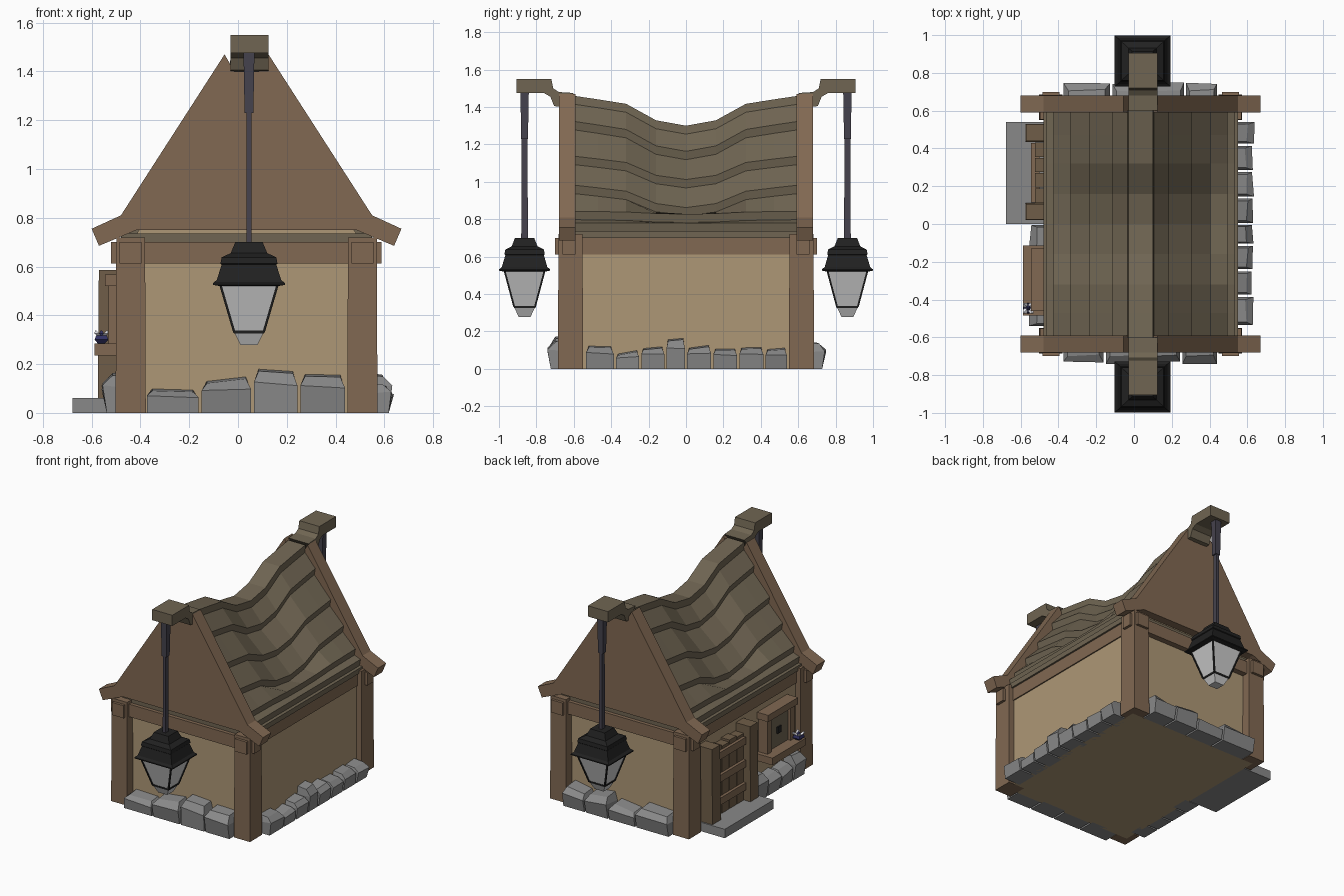
import bpy, bmesh, random
from mathutils import Vector

if "Cube" in bpy.data.objects:
    bpy.data.objects.remove(bpy.data.objects["Cube"])
random.seed(4)
CX = 0.035  # centre line of the gables


def mat(name, r, g, b):
    m = bpy.data.materials.new(name)
    m.diffuse_color = (r, g, b, 1)
    m.use_nodes = True
    m.node_tree.nodes["Principled BSDF"].inputs["Base Color"].default_value = m.diffuse_color
    return m


PLASTER = mat("plaster", .42, .31, .18)
TIMBER = mat("timber", .22, .14, .085)
DOORWOOD = mat("door_wood", .16, .11, .065)
ROOF = mat("roof_wood", .16, .13, .085)
STONE = mat("stone", .25, .25, .25)
BLACK = mat("black_iron", .015, .015, .015)
POLE = mat("pole_iron", .06, .055, .075)
GLASS = mat("lamp_glass", .55, .55, .55)
BLUE = mat("blue_glaze", .03, .03, .12)
WHITE = mat("petal_white", .8, .8, .85)


def loft(name, rings, m):
    """Closed solid through rings of equal point count."""
    bm = bmesh.new()
    rs = [[bm.verts.new(p) for p in r] for r in rings]
    n = len(rs[0])
    for a, b in zip(rs, rs[1:]):
        for i in range(n):
            bm.faces.new((a[i], a[(i + 1) % n], b[(i + 1) % n], b[i]))
    bm.faces.new(rs[0])
    bm.faces.new(rs[-1])
    bmesh.ops.recalc_face_normals(bm, faces=bm.faces)
    me = bpy.data.meshes.new(name)
    bm.to_mesh(me)
    bm.free()
    me.materials.append(m)
    ob = bpy.data.objects.new(name, me)
    bpy.context.collection.objects.link(ob)
    return ob


def rect(cx, cy, hx, hy, z):
    return [(cx - hx, cy - hy, z), (cx + hx, cy - hy, z), (cx + hx, cy + hy, z), (cx - hx, cy + hy, z)]


def box(name, x0, x1, y0, y1, z0, z1, m, taper=1.0):
    cx, cy, hx, hy = (x0 + x1) / 2, (y0 + y1) / 2, abs(x1 - x0) / 2, abs(y1 - y0) / 2
    return loft(name, [rect(cx, cy, hx, hy, z0), rect(cx, cy, hx * taper, hy * taper, z1)], m)


def prism_y(name, pts, y0, y1, m):
    return loft(name, [[(CX + d, y, z) for d, z in pts] for y in (y0, y1)], m)


def mirrored(half):
    return half + [(-d, z) for d, z in reversed(half)]


def bar(name, a, b, r, m):
    a, b = Vector(a), Vector(b)
    return loft(name, [rect(p.x, p.y, r, r, p.z) for p in (a, b)], m)


# walls and roof edge plate
box("walls", -.46, .53, -.62, .62, 0, .70, PLASTER)
box("eave_plate", -.48, .55, -.635, .635, .70, .735, ROOF)

# sagging stepped roof
SAG = [(-.6, 0), (-.47, .12), (-.32, .27), (-.16, .82), (0, 1), (.16, .82), (.32, .27), (.47, .12), (.6, 0)]
rings = []
for y, s in SAG:
    half = [(.065, 1.46 - .16 * s), (.07, 1.415 - .16 * s)]
    for d, w in ((.15, .16), (.27, .125), (.37, .12), (.46, .015), (.50, 0)):
        z = 1.455 - 1.55 * (d - .065) - w * s
        half += [(d, z), (d - .008, z - .045)]
    half.append((.492, .70))
    rings.append([(CX + d, y, z) for d, z in mirrored(half)])
loft("roof_shingles", rings, ROOF)

for e, end in ((-1, "front"), (1, "back")):
    # gable wall, bargeboards and ridge bracket
    prism_y(end + "_gable", mirrored([(.03, 1.43), (.45, .735)]), e * .595, e * .622, PLASTER)
    outer = [(.09, 1.47), (.515, .81), (.635, .755), (.605, .685), (.45, .75)]
    board = mirrored(outer) + [(-.05, 1.40), (.05, 1.40)]
    prism_y(end + "_bargeboards", board, e * .59, e * .68, TIMBER)
    side = [(.60, 1.475), (.68, 1.48), (.71, 1.50), (.72, 1.55), (.905, 1.55), (.905, 1.475), (.76, 1.475),
            (.725, 1.455), (.705, 1.405), (.66, 1.40)]
    loft(end + "_ridge_bracket", [[(x, e * y, z) for y, z in side] for x in (-.03, .125)], ROOF)
    # tie beam with projecting ends
    box(end + "_tie_beam", -.52, .588, e * .59, e * .66, .612, .70, TIMBER)
    # corner posts with beam pegs
    for s, nm in ((-1, "left"), (1, "right")):
        px = CX + s * .475
        box(f"{end}_{nm}_post", px - .062, px + .062, e * .55, e * .685, 0, .72, TIMBER, .95)
        box(f"{end}_{nm}_peg", px - .045, px + .045, e * .66, e * .70, .612, .70, TIMBER)
    # hanging lamp
    lx, ly = .045, e * .863
    box(end + "_pole", lx - .011, lx + .011, ly - .018, ly + .018, .69, 1.25, POLE, .85)
    box(end + "_pole_sleeve", lx - .018, lx + .018, ly - .018, ly + .018, 1.23, 1.48, POLE, 1.25)

    def sq(h, z):
        return rect(lx, ly, h, h * .92, z)
    hat = [(.12, .52), (.148, .525), (.148, .532), (.132, .545), (.112, .608), (.117, .612), (.112, .638),
           (.075, .655), (.056, .70)]
    loft(end + "_lamp_hat", [sq(*h) for h in hat], BLACK)
    loft(end + "_lamp_glass", [sq(.116, .525), sq(.060, .335)], GLASS)
    loft(end + "_lamp_rim", [sq(.064, .337), sq(.062, .325)], BLACK)
    loft(end + "_lamp_tip", [sq(.058, .325), sq(.035, .278)], GLASS)
    for sx in (-1, 1):
        for sy in (-1, 1):
            bar(end + "_lamp_bar", (lx + sx * .06, ly + sy * .055, .33),
                (lx + sx * .117, ly + sy * .107, .525), .005, BLACK)

# side beams
for s, nm in ((-1, "left"), (1, "right")):
    box(nm + "_side_beam", CX + s * .42, CX + s * .503, -.60, .60, .612, .70, TIMBER)


# foundation stones: u along the wall, v outwards
def stone(u0, u1, v0, v1, h, place):
    j = lambda a: random.uniform(-a, a)
    g = .006
    hl, hr = h + j(.018), h + j(.018)
    low = [(u0 + g, v0, 0), (u1 - g, v0, 0), (u1 - g, v1 - .012, 0), (u0 + g, v1 - .012, 0)]
    mid = [(u0 + g, v0, hl * .6), (u1 - g, v0, hr * .6), (u1 - g, v1 + j(.01), hr * .65), (u0 + g, v1 + j(.01), hl * .7)]
    k = (u1 - u0) * .13
    top = [(u0 + k, v0, hl), (u1 - k, v0, hr), (u1 - k, v1 - .035 + j(.01), hr - .01), (u0 + k, v1 - .035, hl - .01)]
    loft("foundation_stone", [[place(*p) for p in r] for r in (low, mid, top)], STONE)


front_xs, front_h = [-.38, -.155, .06, .25, .445], [.11, .135, .18, .145]
back_xs, back_h = [-.38, -.12, .09, .27, .445], [.14, .11, .15, .13]
right_ys = [-.54, -.38, -.245, -.11, 0, .14, .28, .42, .545]
right_h = [.125, .09, .12, .17, .12, .125, .125, .10]
left_ys, left_h = [-.545, -.41, -.27, -.13, 0], [.18, .12, .14, .19]
for i, h in enumerate(front_h):
    stone(front_xs[i], front_xs[i + 1], .60, .735, h, lambda u, v, z: (u, -v, z))
for i, h in enumerate(back_h):
    stone(back_xs[i], back_xs[i + 1], .60, .74, h, lambda u, v, z: (u, v, z))
for i, h in enumerate(right_h):
    stone(right_ys[i], right_ys[i + 1], .50, .63, h, lambda u, v, z: (v, u, z))
for i, h in enumerate(left_h):
    stone(left_ys[i], left_ys[i + 1], .43, .55, h, lambda u, v, z: (-v, u, z))

# door with step, frame, planks and battens
box("door_step", -.678, -.45, 0, .54, 0, .062, STONE)
for y0, y1, nm in ((.02, .11, "near"), (.435, .53, "far")):
    box(f"door_{nm}_jamb", -.575, -.45, y0, y1, .05, .585, DOORWOOD, .93)
for i in range(4):
    y = .112 + i * .081
    box("door_plank", -.525, -.45, y, y + .076, .06, .53 + .012 * (i % 2), DOORWOOD)
for z in (.14, .30, .46):
    box("door_batten", -.545, -.50, .115, .43, z, z + .05, TIMBER)

# window with sill, lintel, jambs and shutter
box("window_sill", -.588, -.45, -.485, -.115, .235, .285, TIMBER)
box("window_lintel", -.545, -.45, -.46, -.13, .52, .567, TIMBER)
for y in (-.445, -.19):
    box("window_jamb", -.53, -.45, y, y + .045, .285, .52, TIMBER)
box("window_shutter", -.508, -.45, -.40, -.19, .285, .52, ROOF)
box("shutter_latch", -.518, -.50, -.315, -.275, .375, .42, BLACK)

# flower pot on the sill
FX, FY = -.56, -.445
loft("flower_pot", [rect(FX, FY, r, r, z) for r, z in ((.015, .285), (.028, .30), (.022, .318))], BLUE)
for dx, dy in ((-1, -1), (1, -1), (1, 1), (-1, 1), (0, 0)):
    bx, by = FX + dx * .018, FY + dy * .018
    loft("flower_petal", [rect(FX + dx * .006, FY + dy * .006, .008, .008, .312), rect(bx, by, .01, .01, .325),
                          rect(bx + dx * .006, by + dy * .006, .003, .003, .337)], WHITE if dx else BLUE)
